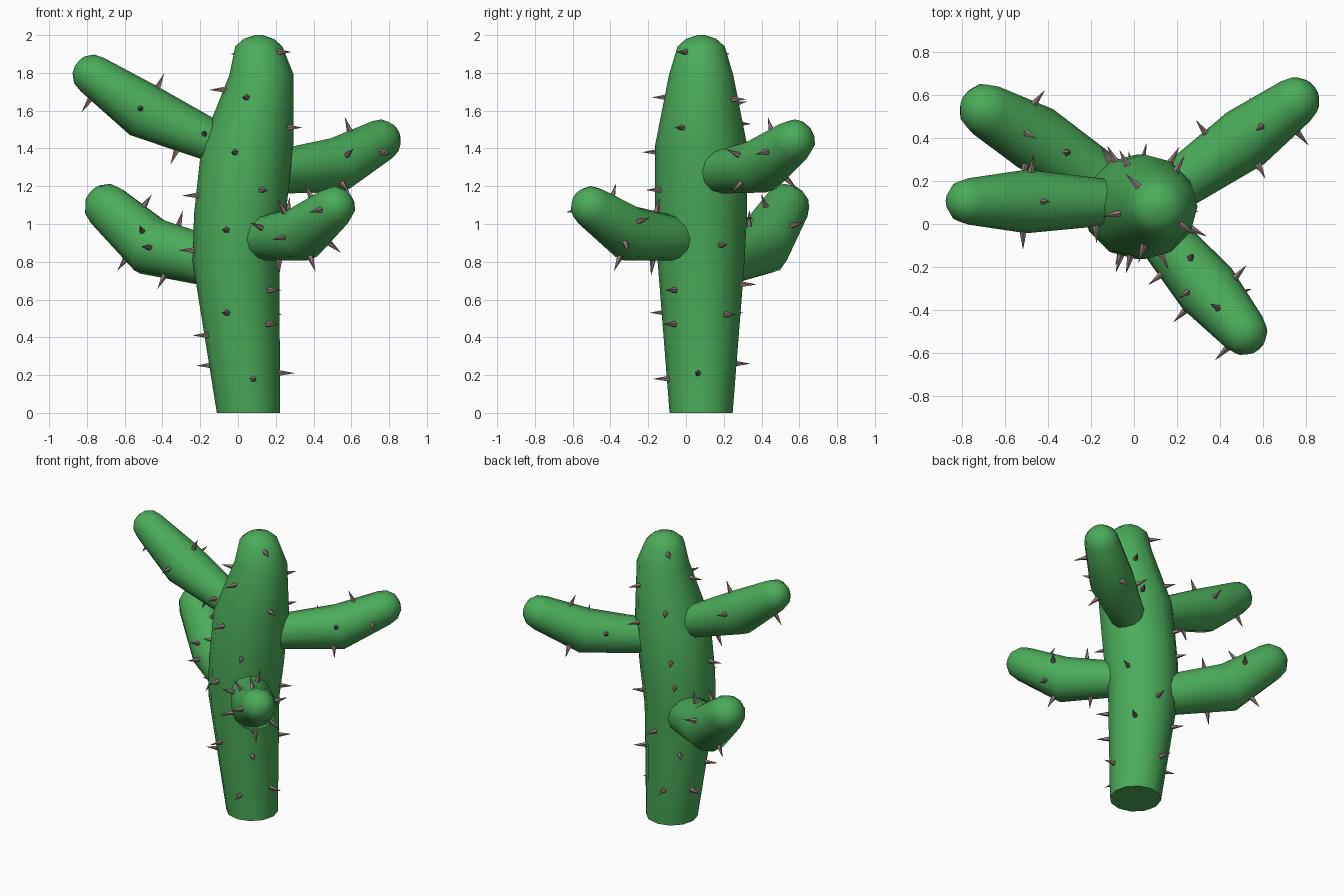
import bpy
import bmesh
from math import cos, sin, radians, pi
from mathutils import Vector, Matrix

cube = bpy.data.objects.get("Cube")
if cube:
    bpy.data.objects.remove(cube, do_unlink=True)

SIDES = 12
UP = Vector((0, 0, 1))


def make_material(name, color):
    mat = bpy.data.materials.new(name)
    mat.use_nodes = True
    mat.diffuse_color = (*color, 1)
    mat.node_tree.nodes["Principled BSDF"].inputs["Base Color"].default_value = (*color, 1)
    return mat


green = make_material("cactus green", (0.07, 0.41, 0.1))
brown = make_material("spine brown", (0.28, 0.19, 0.18))


def finish(bm, name, mat, smooth):
    bmesh.ops.recalc_face_normals(bm, faces=bm.faces)
    mesh = bpy.data.meshes.new(name)
    bm.to_mesh(mesh)
    bm.free()
    mesh.materials.append(mat)
    obj = bpy.data.objects.new(name, mesh)
    bpy.context.collection.objects.link(obj)
    if smooth:
        bpy.ops.object.select_all(action="DESELECT")
        obj.select_set(True)
        bpy.context.view_layer.objects.active = obj
        bpy.ops.object.shade_smooth_by_angle(angle=radians(65))
    return obj


def side_axes(direction):
    """Horizontal side vector and the upward normal of a branch direction."""
    side = direction.cross(UP).normalized()
    return side, side.cross(direction).normalized()


def loft(name, stations, level):
    """Skin rings of (x, y, z, radius); level keeps every ring horizontal."""
    bm = bmesh.new()
    centers = [Vector(s[:3]) for s in stations]
    rings = []
    for i, c in enumerate(centers):
        u, v = Vector((1, 0, 0)), Vector((0, 1, 0))
        if not level:
            ahead = centers[min(i + 1, len(centers) - 1)] - c
            behind = c - centers[max(i - 1, 0)]
            u, v = side_axes((ahead.normalized() + behind.normalized()).normalized())
        r = stations[i][3]
        rings.append([bm.verts.new(c + r * (u * cos(a) + v * sin(a)))
                      for a in (2 * pi * k / SIDES for k in range(SIDES))])
    for low, high in zip(rings, rings[1:]):
        for k in range(SIDES):
            n = (k + 1) % SIDES
            bm.faces.new((low[k], low[n], high[n], high[k]))
    bm.faces.new(rings[0])
    bm.faces.new(rings[-1])
    return finish(bm, name, green, True)


def add_spine(bm, point, direction, length=0.1, radius=0.02):
    turn = direction.to_track_quat("Z", "Y").to_matrix().to_4x4()
    place = Matrix.Translation(point + direction * (length / 2 - 0.02))
    bmesh.ops.create_cone(bm, cap_ends=True, segments=5, radius1=radius,
                          radius2=0, depth=length, matrix=place @ turn)


# Trunk: a leaning, swelling column with a rounded top
trunk = [(0.055, 0.08, 0, 0.167), (-0.01, 0.08, 0.8, 0.23),
         (0.01, 0.08, 1.05, 0.243), (0.05, 0.08, 1.42, 0.243),
         (0.125, 0.08, 1.79, 0.17), (0.11, 0.08, 1.94, 0.125),
         (0.11, 0.08, 1.98, 0.08), (0.11, 0.08, 2, 0.02)]
loft("trunk", trunk, True)

# Trunk spines: (compass angle, height)
trunk_spines = [
    (253, 1.67), (255, 1.38), (295, 1.18), (254, 0.97), (250, 0.53), (283, 0.18),
    (315, 0.47), (320, 0.65), (322, 1.91), (333, 1.51), (27, 0.89), (40, 0.52),
    (355, 0.21), (135, 1.9), (118, 1.53), (118, 1.2), (120, 1.03), (79, 0.68),
    (130, 0.53), (103, 0.26), (163, 0.25), (200, 0.41), (190, 1.71), (60, 1.66),
    (190, 1.15), (185, 0.86), (60, 1.42)]
bm = bmesh.new()
for angle, z in trunk_spines:
    low, high = next((a, b) for a, b in zip(trunk, trunk[1:]) if z <= b[2])
    f = (z - low[2]) / (high[2] - low[2])
    x, y, _, r = Vector(low).lerp(Vector(high), f)
    out = Vector((cos(radians(angle)), sin(radians(angle)), 0))
    add_spine(bm, Vector((x, y, z)) + out * r, out)
finish(bm, "trunk_spines", brown, False)

# Arms: root, elbow and tip stations, then spines as (fraction, angle round from top)
arms = {
    "upper_right_arm": (
        [(-0.05, 0.1, 1.4, 0.1), (-0.5, 0.105, 1.6, 0.148), (-0.77, 0.105, 1.79, 0.108)],
        [(0.48, 0), (0.9, 180), (0.25, 180), (0.53, 270), (0.5, 75), (0.15, 280)]),
    "lower_right_arm": (
        [(-0.1, 0.16, 0.79, 0.13), (-0.46, 0.4, 0.88, 0.158), (-0.69, 0.53, 1.09, 0.125)],
        [(0.55, 300), (0.75, 0), (0.7, 75), (0.62, 180), (0.32, 210), (0.35, 10), (0.4, 275)]),
    "upper_left_arm": (
        [(0.15, 0.14, 1.27, 0.11), (0.52, 0.4, 1.31, 0.148), (0.75, 0.57, 1.44, 0.115)],
        [(0.75, 0), (0.85, 100), (0.5, 65), (0.45, 130), (0.35, 290), (0.6, 220)]),
    "lower_left_arm": (
        [(0.1, -0.02, 0.92, 0.115), (0.34, -0.3, 0.95, 0.148), (0.51, -0.5, 1.09, 0.112)],
        [(0.8, 10), (0.62, 285), (0.62, 225), (0.5, 100), (0.25, 70), (0.3, 345),
         (0.5, 180), (0.25, 175), (1, 100), (0.45, 35)]),
}
for name, (stations, spines) in arms.items():
    root, elbow, tip = (Vector(s) for s in stations)
    # rounded end beyond the tip station
    heading = (tip - elbow).xyz.normalized()
    dome = [(*(tip.xyz + heading * tip.w * reach), tip.w * width)
            for reach, width in ((0.5, 0.86), (0.85, 0.5), (0.95, 0.15))]
    loft(name, stations + dome, False)
    bm = bmesh.new()
    for t, angle in spines:
        a, b = (root, elbow) if t < 0.5 else (elbow, tip)
        spot = a.lerp(b, t * 2 if t < 0.5 else t * 2 - 1)
        side, top = side_axes((b - a).xyz.normalized())
        out = top * cos(radians(angle)) + side * sin(radians(angle))
        add_spine(bm, spot.xyz + out * spot.w, out)
    finish(bm, name + "_spines", brown, False)
